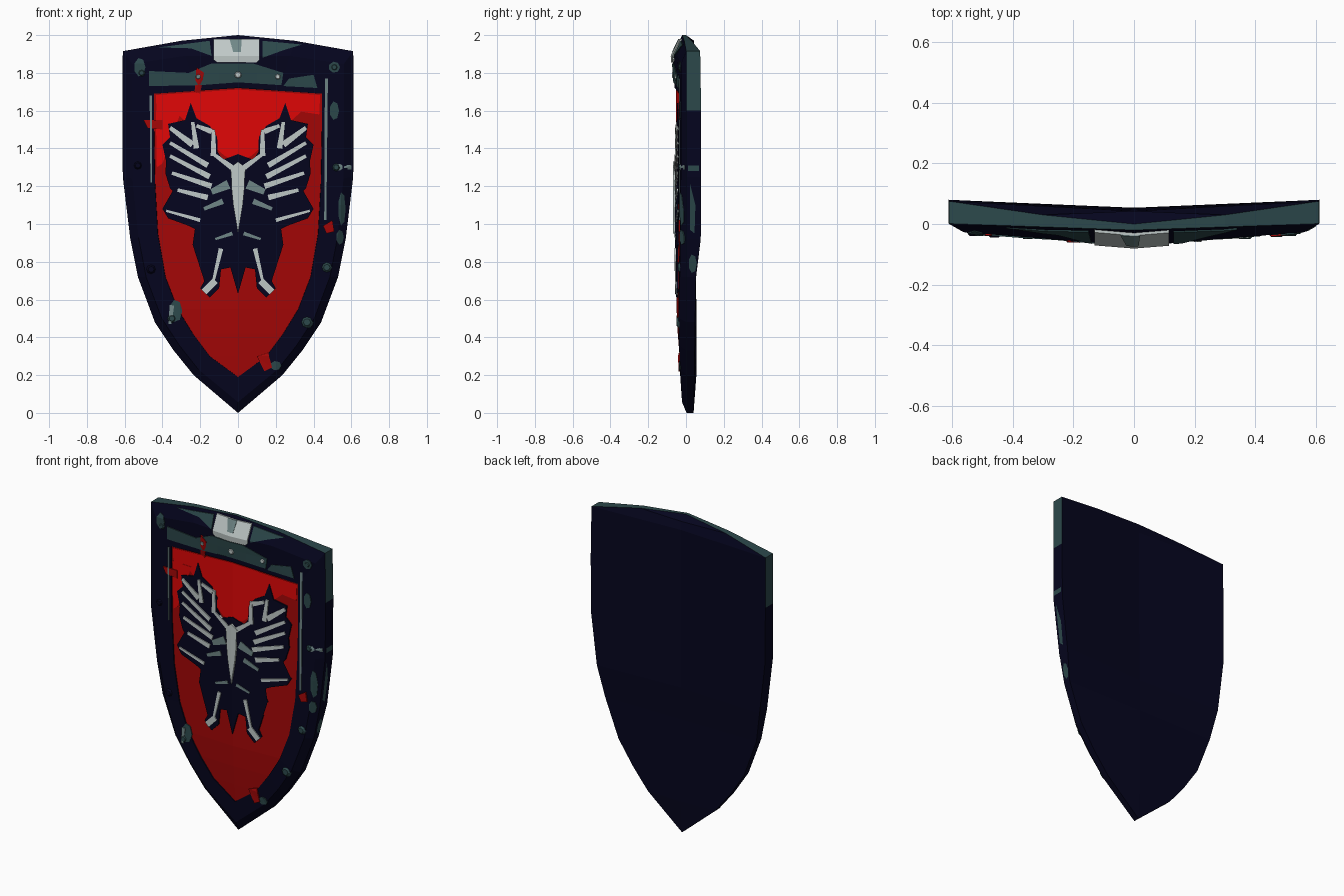
import bpy, bmesh, math
from mathutils import Vector
from mathutils.bvhtree import BVHTree

if "Cube" in bpy.data.objects:
    bpy.data.objects.remove(bpy.data.objects["Cube"])


def material(name, rgb):
    m = bpy.data.materials.new(name)
    m.diffuse_color = (*rgb, 1)
    m.use_nodes = True
    m.node_tree.nodes["Principled BSDF"].inputs["Base Color"].default_value = m.diffuse_color
    return m


NAVY = material("dark navy steel", (0.0015, 0.0015, 0.013))
RED = material("deep red", (0.37, 0.002, 0.002))
BRIGHT = material("bright red", (0.75, 0.002, 0.002))
TEAL = material("worn teal", (0.025, 0.065, 0.07))
GREY = material("mid grey", (0.16, 0.24, 0.24))
LIGHT = material("bare light steel", (0.52, 0.58, 0.57))

# half outlines (x, z) from top centre to bottom tip
OUTER = [(0, 2), (.3, 1.97), (.61, 1.915), (.612, 1.6), (.61, 1.25), (.57, .92),
         (.53, .72), (.44, .48), (.34, .33), (.235, .2), (0, 0)]
INNER = [(0, 1.72), (.22, 1.705), (.445, 1.69), (.445, 1.5), (.44, 1.22), (.425, .95),
         (.385, .72), (.32, .55), (.24, .42), (.15, .3), (0, .19)]
BACK_Y = [0, .03, .075, .08, .08, .078, .052, .048, .046, .045, .04]
M = len(OUTER) - 1


def taper(z):
    return min(1, .2 + 1.6 * z)


def ring(bm, half, yfun):
    """Closed ring: right half downwards, then the mirrored left half upwards."""
    pts = [(x, yfun(i, x, z), z) for i, (x, z) in enumerate(half)]
    pts += [(-x, y, z) for x, y, z in pts[-2:0:-1]]
    return [bm.verts.new(p) for p in pts]


def bridge(bm, a, b):
    n = len(a)
    return [bm.faces.new((a[i], a[(i + 1) % n], b[(i + 1) % n], b[i])) for i in range(n)]


def fill(bm, r, yfun):
    """Fill a ring in strips on both sides of a centre ridge."""
    c = [r[0]] + [bm.verts.new((0, yfun(r[i].co.z), r[i].co.z)) for i in range(1, M)] + [r[M]]
    for side in (lambda i: r[i], lambda i: r[-i % len(r)]):
        for i in range(M):
            loop = []
            for v in (side(i), side(i + 1), c[i + 1], c[i]):
                if v not in loop:
                    loop.append(v)
            bm.faces.new(loop)


def finish(bm, name, mats):
    bmesh.ops.recalc_face_normals(bm, faces=bm.faces)
    me = bpy.data.meshes.new(name)
    for m in mats:
        me.materials.append(m)
    bm.to_mesh(me)
    bm.free()
    ob = bpy.data.objects.new(name, me)
    bpy.context.collection.objects.link(ob)
    return ob


# shield body: back, outer wall and bevelled front rim
BEVEL = [(a[0] * .7 + b[0] * .3, a[1] * .7 + b[1] * .3) for a, b in zip(OUTER, INNER)]
BEVEL[0] = (0, 1.89)
bm = bmesh.new()
back = ring(bm, OUTER, lambda i, x, z: BACK_Y[i])
edge = ring(bm, OUTER, lambda i, x, z: -.02 + .035 * x if z > 1 else .003)
bevel = ring(bm, BEVEL, lambda i, x, z: (-.072 + .08 * x) * taper(z))
inner = ring(bm, INNER, lambda i, x, z: (-.06 + .06 * x) * taper(z))
recess = ring(bm, [(x * .985, z) for x, z in INNER], lambda i, x, z: (-.03 + .05 * x) * taper(z))
fill(bm, back, lambda z: .043 + .012 * min(1, max(0, (1.6 - z))))
for f in bridge(bm, back, edge):
    f.normal_update()
    if f.calc_center_median().z > 1.65:
        f.material_index = 1
bridge(bm, edge, bevel)
bridge(bm, bevel, inner)
bridge(bm, inner, recess)
body = finish(bm, "shield_body", [NAVY, TEAL])

# red field inside the rim
bm = bmesh.new()
field = ring(bm, INNER, lambda i, x, z: (-.05 + .05 * x) * taper(z))
fill(bm, field, lambda z: -.05 * taper(z))
panel = finish(bm, "red_field", [RED])

# lookup of the front surface, so that plates follow it
vs, fs = [], []
for ob in (body, panel):
    off = len(vs)
    vs += [v.co.copy() for v in ob.data.vertices]
    fs += [[off + i for i in p.vertices] for p in ob.data.polygons]
tree = BVHTree.FromPolygons(vs, fs)


def front(x, z):
    hit = tree.ray_cast(Vector((x, -1, z)), Vector((0, 1, 0)))[0]
    return hit.y if hit else 0


def plate(name, polys, mat, height, mirror=False):
    """Thin plates cut from (x, z) polygons and draped on the front."""
    bm = bmesh.new()
    for s in ((1, -1) if mirror else (1,)):
        for p in polys:
            bm.faces.new([bm.verts.new((s * x, 0, z)) for x, z in p])
    bmesh.ops.triangulate(bm, faces=bm.faces[:])
    for axis, cuts in ((0, [k * .1 for k in range(-6, 7)]),
                       (2, [k * .1 for k in range(20)] + [1.85, 1.875, 1.89, 1.91, 1.94])):
        no = Vector((0, 0, 0))
        no[axis] = 1
        for c in cuts:
            bmesh.ops.bisect_plane(bm, geom=bm.verts[:] + bm.edges[:] + bm.faces[:],
                                   plane_co=no * c, plane_no=no)
    bmesh.ops.remove_doubles(bm, verts=bm.verts[:], dist=.0005)
    for v in bm.verts:
        v.co.y = front(v.co.x, v.co.z) + .001
    out = bmesh.ops.extrude_face_region(bm, geom=bm.faces[:])
    for v in out["geom"]:
        if isinstance(v, bmesh.types.BMVert):
            v.co.y -= height + .001
    return finish(bm, name, [mat])


def stroke(x1, z1, x2, z2, w=.03, tip=.6):
    """Tapered bar from one point to another."""
    d = Vector((x2 - x1, z2 - z1)).normalized()
    nx, nz = -d.y * w / 2, d.x * w / 2
    return [(x1 + nx, z1 + nz), (x1 - nx, z1 - nz),
            (x2 - nx * tip, z2 - nz * tip), (x2 + nx * tip, z2 + nz * tip)]


def blob(x, z, rx, rz, n=7):
    return [(x + rx * math.cos(t * math.tau / n), z + rz * math.sin(t * math.tau / n))
            for t in range(n)]


# brighter upper part of the field
plate("bright_red_top", [[(0, 1.712), (.435, 1.683), (.43, 1.58), (.3, 1.6), (.2, 1.52),
                          (.1, 1.48), (.07, 1.36), (0, 1.33)]], BRIGHT, .003, True)
plate("bright_red_left", [[(-.435, 1.6), (-.3, 1.6), (-.38, 1.45), (-.4, 1.32), (-.43, 1.3)]],
      BRIGHT, .004)

# bird emblem with spread wings
plate("bird_emblem", [[(0, 1.37), (.08, 1.34), (.12, 1.4), (.11, 1.46), (.15, 1.52), (.22, 1.56),
                       (.25, 1.64), (.28, 1.55), (.37, 1.53), (.36, 1.46), (.4, 1.42),
                       (.38, 1.33), (.385, 1.27), (.36, 1.19), (.3, 1.12), (.21, 1.1),
                       (.25, 1.06), (.4, 1.08), (.37, 1.03), (.26, .99), (.2, .96), (.24, .89),
                       (.15, .87), (.12, .8), (.2, .66), (.15, .61), (.1, .66), (.09, .76),
                       (.04, .77), (0, .63)]], NAVY, .009, True)
plate("bird_feather_highlights", [
    stroke(.02, 1.29, .13, 1.37), stroke(.13, 1.36, .13, 1.5), stroke(.14, 1.49, .22, 1.52),
    stroke(.22, 1.4, .24, 1.54), stroke(.24, 1.42, .36, 1.51, .035), stroke(.16, 1.31, .36, 1.43),
    stroke(.15, 1.25, .36, 1.36), stroke(.14, 1.2, .35, 1.27), stroke(.16, 1.14, .32, 1.18),
    stroke(.2, 1.02, .38, 1.07, .02), stroke(.09, .87, .13, .7, .024),
    stroke(.12, .7, .18, .64, .034, 1)], LIGHT, .015, True)
plate("bird_feather_shade", [stroke(.05, 1.21, .14, 1.17, .05), stroke(.08, 1.12, .18, 1.08, .03),
                             stroke(.03, .95, .12, .92, .02)], GREY, .013, True)
plate("bird_body", [[(0, 1.33), (.04, 1.3), (.025, 1.26), (.035, 1.2), (.025, 1.1), (0, .95)]],
      LIGHT, .02, True)

# worn teal on the upper rim and along the edges
plate("worn_rim_patches", [
    [(-.47, 1.73), (-.2, 1.735), (0, 1.75), (.23, 1.735), (.24, 1.8), (.08, 1.85),
     (-.14, 1.85), (-.26, 1.8), (-.47, 1.81)],
    [(-.42, 1.935), (-.15, 1.97), (-.14, 1.89), (-.25, 1.93)],
    [(.13, 1.97), (.34, 1.95), (.24, 1.92), (.13, 1.88)],
    [(.24, 1.73), (.42, 1.72), (.4, 1.79), (.27, 1.77)],
    blob(-.52, 1.83, .03, .05), blob(.51, 1.83, .03, .03), blob(.51, 1.6, .025, .05),
    blob(.55, 1.08, .02, .09), blob(.54, .93, .02, .04), blob(-.33, .54, .035, .06),
    blob(.2, .25, .03, .025)], TEAL, .005)

# bare top crest plate in two halves with a greyer middle
plate("top_crest", [[(-.13, 1.98), (-.13, 1.87), (-.11, 1.855), (.1, 1.855), (.115, 1.87),
                     (.115, 1.98)]], LIGHT, .009)
plate("top_crest_shade", [[(-.045, 1.98), (-.025, 1.91), (.015, 1.91), (.02, 1.98)]], GREY, .012)

# scuffed inner edge of the rim
plate("rim_edge_lines", [stroke(.468, 1.77, .462, 1.02, .016, .7), stroke(.53, 1.3, .6, 1.3, .035)],
      GREY, .004)
plate("rim_edge_lines_left", [stroke(-.462, 1.68, -.46, 1.22, .012),
                              stroke(-.35, .57, -.36, .47, .025)], GREY, .007)

# red paint chips on the rim
plate("red_chips", [[(-.5, 1.55), (-.4, 1.55), (-.4, 1.5), (-.48, 1.51)],
                    [(-.22, 1.83), (-.18, 1.8), (-.2, 1.69), (-.23, 1.7)],
                    [(.45, .99), (.5, 1.02), (.51, .96), (.47, .95)],
                    [(.1, .3), (.16, .32), (.18, .24), (.14, .22)]], RED, .008)

# worn teal on the right outer wall, given as (y, z)
bm = bmesh.new()
for poly in ([(.02, 1.22), (.05, 1.1), (.045, .95), (.02, .97)], blob(.035, .79, .022, .05),
             [(.01, 1.31), (.07, 1.31), (.07, 1.28), (.01, 1.28)]):
    wall = [(.61 if z > 1.25 else .61 - .04 * (1.25 - z) / .33 if z > .92
             else .57 - .2 * (.92 - z), y, z) for y, z in poly]
    bm.faces.new([bm.verts.new((x + .003, y, z)) for x, y, z in wall])
finish(bm, "worn_side_patches", [TEAL])


# rivets around the rim
def rivet(x, z, r, mat):
    bm = bmesh.new()
    bmesh.ops.create_cone(bm, cap_ends=True, segments=8, radius1=r, radius2=r * .55, depth=.014)
    for v in bm.verts:
        v.co = Vector((v.co.x + x, front(x, z) - v.co.z - .003, v.co.y + z))
    finish(bm, "rivet", [mat])


for x, z, r, mat in ((0, 1.79, .025, LIGHT), (-.21, 1.78, .02, GREY), (.21, 1.78, .02, LIGHT),
                     (.51, 1.83, .022, TEAL), (-.51, 1.8, .022, TEAL), (.52, 1.3, .024, TEAL),
                     (-.53, 1.31, .024, NAVY), (.47, .77, .03, TEAL), (-.46, .76, .028, NAVY),
                     (.365, .48, .034, TEAL), (-.35, .5, .026, TEAL)):
    rivet(x, z, r, mat)
